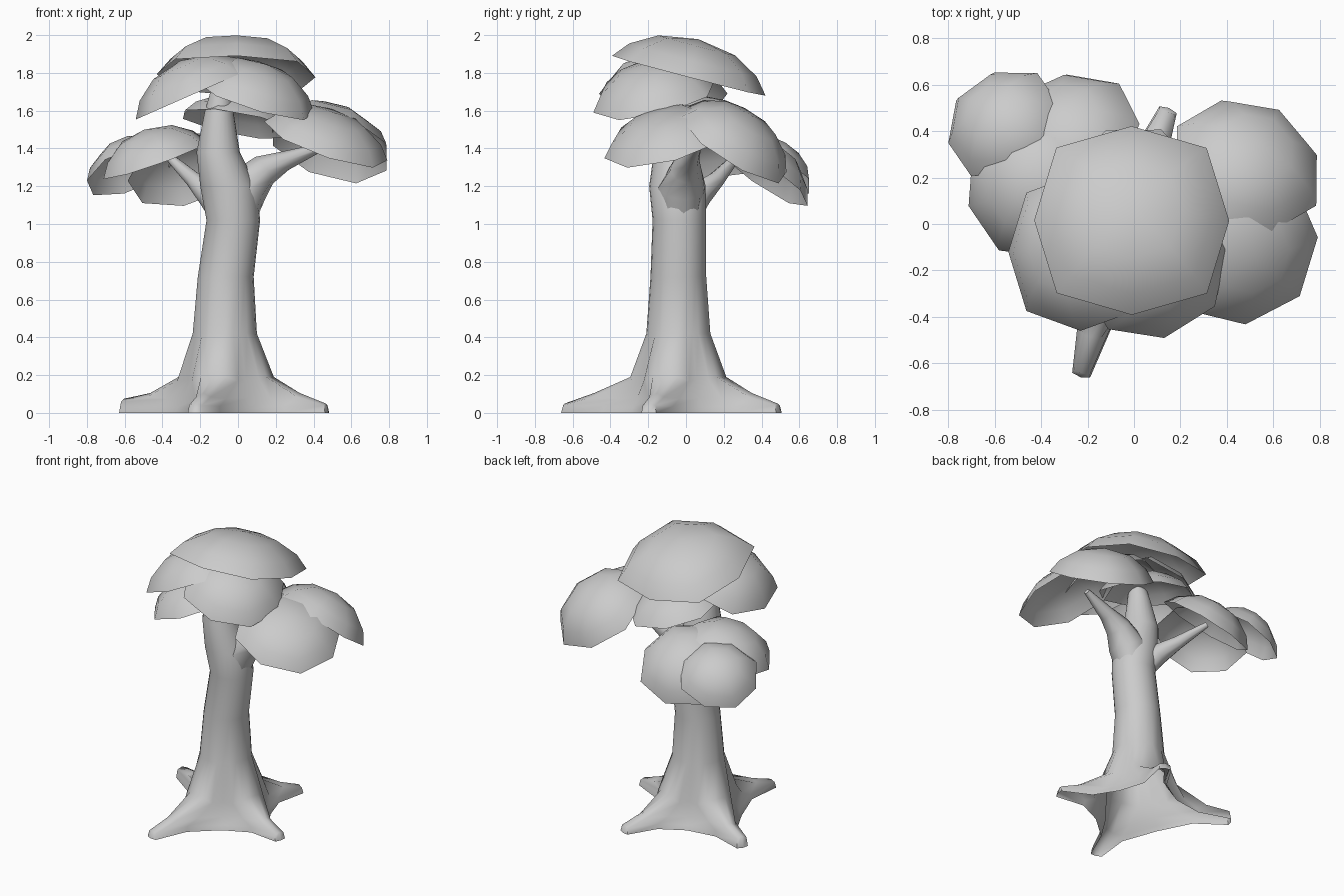
import bpy, bmesh
from math import sin, cos, pi, radians, atan2
from mathutils import Vector, Matrix

if "Cube" in bpy.data.objects:
    bpy.data.objects.remove(bpy.data.objects["Cube"])


def finish(bm, name, sharp=180):
    bmesh.ops.recalc_face_normals(bm, faces=bm.faces)
    me = bpy.data.meshes.new(name)
    bm.to_mesh(me)
    bm.free()
    ob = bpy.data.objects.new(name, me)
    bpy.context.collection.objects.link(ob)
    bpy.context.view_layer.objects.active = ob
    ob.select_set(True)
    bpy.ops.object.shade_smooth_by_angle(angle=radians(sharp))
    ob.select_set(False)
    return ob


def loft(bm, rings, cap=True):
    loops = [[bm.verts.new(p) for p in r] for r in rings]
    n = len(loops[0])
    for a, b in zip(loops, loops[1:]):
        for i in range(n):
            j = (i + 1) % n
            bm.faces.new((a[i], a[j], b[j], b[i]))
    if cap:
        bm.faces.new(loops[-1])
    return loops


# Trunk with four flared roots, open underneath
base = Vector((-0.065, -0.04))
tips = [Vector(t) for t in ((0.48, -0.2), (0.15, 0.5), (-0.62, 0.24), (-0.23, -0.66))]
tip_h = [0.05, 0.05, 0.075, 0.05]
angs = [atan2((t - base).y, (t - base).x) % (2 * pi) for t in tips]
angs[0] -= 2 * pi if angs[0] > pi else 0
rings = [[], [], [], []]
trunk_angles = []
for k, tip in enumerate(tips):
    a = angs[k]
    nxt = angs[k + 1] if k < 3 else angs[0] + 2 * pi
    d = (tip - base).normalized()
    side = Vector((-d.y, d.x))
    length = (tip - base).length
    # root columns: foot, edge, crest, edge, foot
    for s in (-2, -1, 0, 1, 2):
        if abs(s) == 2:
            spec = ((length * 0.62, 0.075, 0), (length * 0.6, 0.07, 0.035),
                    (length * 0.48, 0.085, 0.075), (0.225, 0.125, 0.17))
        else:
            c = 1 if s == 0 else 0.8
            spec = ((length * (1 if s == 0 else 0.985), 0.04, 0),
                    (length * 0.97, 0.035, tip_h[k] * c),
                    (length * 0.72, 0.04, 0.105 * c), (0.245, 0.07, 0.19))
        for ring, (r, w, z) in zip(rings, spec):
            p = base + d * r + side * w * (s > 0) - side * w * (s < 0)
            ring.append((p.x, p.y, z))
    # valley column between roots
    m = (a + nxt) / 2
    for ring, (r, z) in zip(rings, ((0.29, 0), (0.275, 0.03), (0.25, 0.08), (0.215, 0.17))):
        ring.append((base.x + r * cos(m), base.y + r * sin(m), z))
    trunk_angles += [a - 0.52, a - 0.27, a, a + 0.27, a + 0.52, m]
for x, y, z, r in ((-0.07, -0.04, 0.42, 0.17), (-0.065, -0.04, 0.72, 0.148),
                   (-0.025, -0.035, 1.02, 0.142), (-0.05, -0.045, 1.2, 0.15),
                   (-0.105, -0.055, 1.38, 0.115), (-0.1, -0.07, 1.6, 0.075),
                   (-0.085, -0.08, 1.79, 0.035)):
    rings.append([(x + r * cos(t), y + r * sin(t), z) for t in trunk_angles])
bm = bmesh.new()
loft(bm, rings)
finish(bm, "trunk", 70)


# Branches
def branch(name, pts):
    bm = bmesh.new()
    rings = []
    for i, (x, y, z, r) in enumerate(pts):
        p, q = pts[max(i - 1, 0)], pts[min(i + 1, len(pts) - 1)]
        rot = (Vector(q[:3]) - Vector(p[:3])).to_track_quat('Z', 'Y')
        rings.append([Vector((x, y, z)) + rot @ Vector((r * cos(t * pi / 4), r * sin(t * pi / 4), 0))
                      for t in range(8)])
    loft(bm, rings)
    finish(bm, name, 70)


branch("right_branch", [(-0.03, -0.03, 0.98, 0.1), (0.035, -0.025, 1.19, 0.125),
                        (0.14, 0.0, 1.285, 0.085), (0.25, 0.02, 1.335, 0.052),
                        (0.45, 0.06, 1.41, 0.02)])
branch("left_branch", [(-0.05, -0.02, 1.0, 0.07), (-0.14, 0.06, 1.15, 0.075),
                       (-0.235, 0.16, 1.235, 0.045), (-0.38, 0.28, 1.37, 0.02)])


# Leaf canopies: open eight-sided domes; a, b = downhill slopes of the rim in x and y
def canopy(name, centre, radius, height, a, b, turn=0, corner=1.03):
    bm = bmesh.new()
    rot = Vector((0, 0, 1)).rotation_difference(Vector((a, b, 1))).to_matrix().to_4x4()
    mat = Matrix.Translation(centre) @ rot @ Matrix.Rotation(radians(turn), 4, 'Z')
    rings = []
    for f, h in ((1, 0), (0.83, 0.43), (0.5, 0.83)):
        rad = [radius * f * (corner if t % 2 else 1) for t in range(8)]
        rings.append([(r * cos(t * pi / 4), r * sin(t * pi / 4), height * h) for t, r in enumerate(rad)])
    loops = loft(bm, rings, cap=False)
    top = bm.verts.new((0, 0, height))
    for i in range(8):
        bm.faces.new((loops[-1][i], loops[-1][(i + 1) % 8], top))
    bm.transform(mat)
    finish(bm, name)


canopy("canopy_top", (-0.01, 0.015, 1.785), 0.42, 0.2, 0.02, 0.26, 0, 1.09)
canopy("canopy_front_left", (-0.23, -0.12, 1.69), 0.34, 0.19, -0.44, 0.0, 0, 1.06)
canopy("canopy_front_right", (0.085, -0.17, 1.675), 0.335, 0.185, 0.32, -0.22, 10)
canopy("canopy_back", (0.0, 0.12, 1.53), 0.31, 0.14, 0.18, 0.2, 22)
canopy("canopy_right_back", (0.485, 0.25, 1.42), 0.335, 0.19, 0.35, 0.65, 15)
canopy("canopy_right_front", (0.465, -0.1, 1.44), 0.345, 0.16, 0.35, -0.26, 5)
canopy("canopy_left_front", (-0.44, 0.15, 1.34), 0.3, 0.17, -0.35, -0.1, 15)
canopy("canopy_left_outer", (-0.56, 0.43, 1.29), 0.26, 0.16, -0.42, 0.5, 15)
canopy("canopy_left_back", (-0.28, 0.39, 1.275), 0.31, 0.175, -0.25, 0.7, 5)
